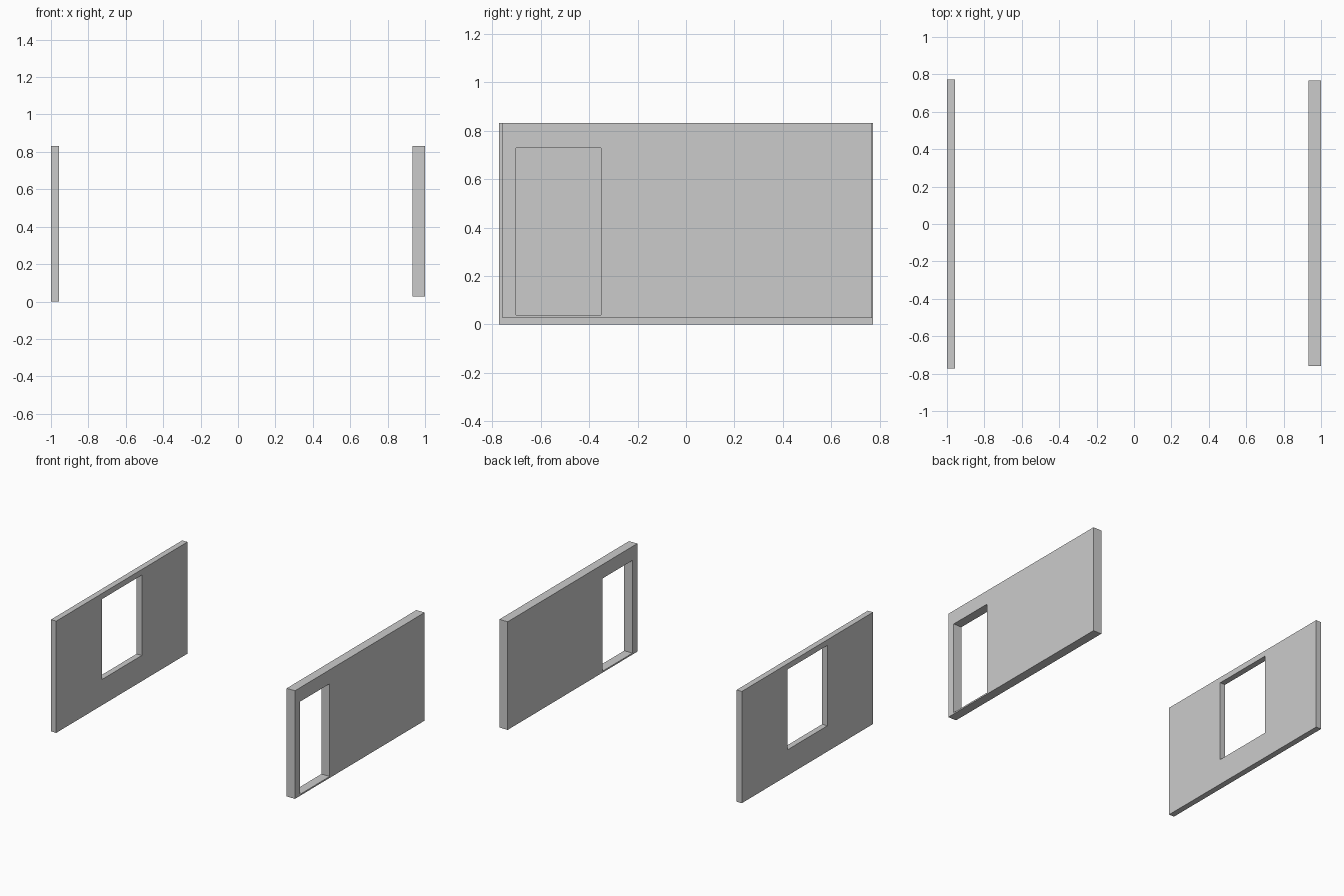
import bpy
import bmesh

if "Cube" in bpy.data.objects:
    bpy.data.objects.remove(bpy.data.objects["Cube"])


def rect(y0, y1, z0, z1):
    return [(y0, z0), (y1, z0), (y1, z1), (y0, z1)]


def wall(name, x0, x1, outline, opening):
    """Slab between x0 and x1 with a clean rectangular through-opening."""
    bm = bmesh.new()
    outer = [bm.verts.new((x0, y, z)) for y, z in rect(*outline)]
    inner = [bm.verts.new((x0, y, z)) for y, z in rect(*opening)]
    for i in range(4):
        j = (i + 1) % 4
        bm.faces.new((outer[i], outer[j], inner[j], inner[i]))
    # Thicken the pierced face into a solid wall
    ext = bmesh.ops.extrude_face_region(bm, geom=bm.faces[:], use_keep_orig=True)
    moved = [g for g in ext["geom"] if isinstance(g, bmesh.types.BMVert)]
    bmesh.ops.translate(bm, verts=moved, vec=(x1 - x0, 0, 0))
    bmesh.ops.recalc_face_normals(bm, faces=bm.faces[:])
    mesh = bpy.data.meshes.new(name)
    bm.to_mesh(mesh)
    bm.free()
    obj = bpy.data.objects.new(name, mesh)
    bpy.context.collection.objects.link(obj)
    return obj


# Thin wall with a central window
wall("window_wall", -1.0, -0.957, (-0.772, 0.772, 0.0, 0.832), (-0.235, 0.235, 0.192, 0.79))

# Thicker wall with a doorway near its front end
wall("door_wall", 0.932, 1.0, (-0.758, 0.767, 0.027, 0.832), (-0.701, -0.35, 0.038, 0.728))
